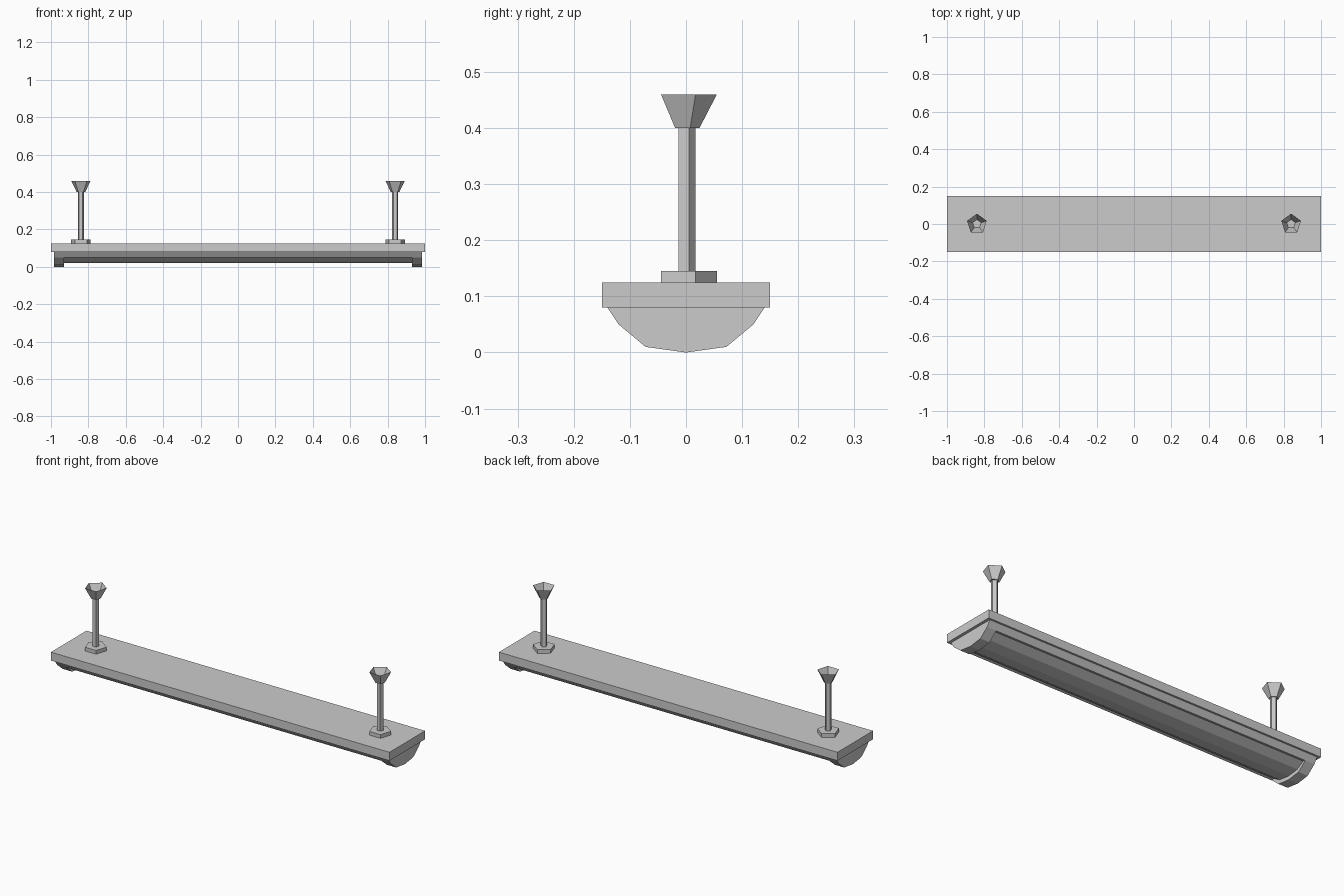
import bpy, bmesh, math

cube = bpy.data.objects.get("Cube")
if cube:
    bpy.data.objects.remove(cube, do_unlink=True)

grey = bpy.data.materials.new("painted_grey")
grey.use_nodes = True
grey.diffuse_color = (0.6, 0.6, 0.6, 1)
grey.node_tree.nodes["Principled BSDF"].inputs["Base Color"].default_value = (0.6, 0.6, 0.6, 1)


def finish(name, bm):
    bmesh.ops.recalc_face_normals(bm, faces=bm.faces)
    mesh = bpy.data.meshes.new(name)
    bm.to_mesh(mesh)
    bm.free()
    mesh.materials.append(grey)
    obj = bpy.data.objects.new(name, mesh)
    bpy.context.collection.objects.link(obj)
    return obj


def extrude_x(name, half, x0, x1):
    """Mirror a half profile of (y, z) points and sweep it from x0 to x1."""
    profile = half + [(-y, z) for y, z in reversed(half) if y > 0]
    bm = bmesh.new()
    face = bm.faces.new([bm.verts.new((x0, y, z)) for y, z in profile])
    moved = bmesh.ops.extrude_face_region(bm, geom=[face], use_keep_orig=True)
    verts = [v for v in moved["geom"] if isinstance(v, bmesh.types.BMVert)]
    bmesh.ops.translate(bm, verts=verts, vec=(x1 - x0, 0, 0))
    return finish(name, bm)


def pentagon_loft(name, x, r0, z0, r1, z1, open_top=False):
    """Five-sided prism or cup with one corner towards the back."""
    bm = bmesh.new()
    rings = []
    for r, z in ((r0, z0), (r1, z1)):
        angles = [math.pi / 2 + i * math.tau / 5 for i in range(5)]
        rings.append([bm.verts.new((x + r * math.cos(a), r * math.sin(a), z)) for a in angles])
    low, high = rings
    for i in range(5):
        j = (i + 1) % 5
        bm.faces.new((low[i], low[j], high[j], high[i]))
    bm.faces.new(low[::-1])
    if not open_top:
        bm.faces.new(high)
    return finish(name, bm)


# Mounting plate
extrude_x("mounting_plate", [(0.15, 0.125), (0.15, 0.08)], -1, 1)

# Diffuser body: side rims with the recessed lens between them
extrude_x("recessed_lens", [(0.14, 0.08), (0.12, 0.05), (0.105, 0.053),
                            (0.063, 0.028), (0, 0.02)], -0.93, 0.93)

# Rounded end caps and ceiling hangers on both sides
cap = [(0.14, 0.08), (0.12, 0.05), (0.072, 0.01), (0, 0)]
for side, s in (("left", 1), ("right", -1)):
    extrude_x(side + "_end_cap", cap, s * 0.93, s * 0.985)
    x = s * 0.84
    pentagon_loft(side + "_hanger_foot", x, 0.055, 0.125, 0.055, 0.145)
    pentagon_loft(side + "_hanger_rod", x, 0.0165, 0.145, 0.0165, 0.4)
    pentagon_loft(side + "_ceiling_cup", x, 0.024, 0.4, 0.055, 0.46, open_top=True)
